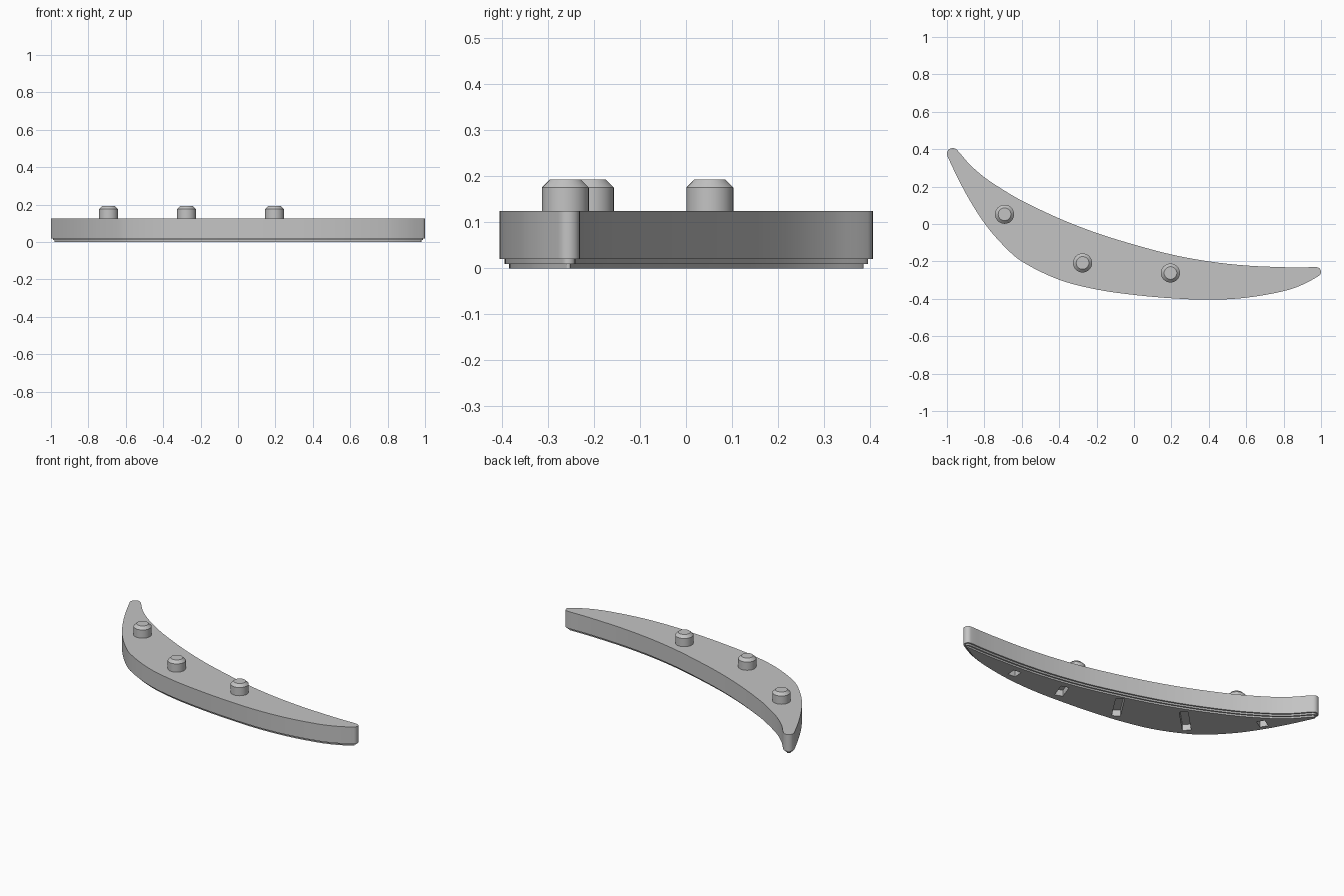
import bpy
import bmesh
import math
from mathutils import Vector, Matrix

if "Cube" in bpy.data.objects:
    bpy.data.objects.remove(bpy.data.objects["Cube"], do_unlink=True)

grey = bpy.data.materials.new("plain_grey")
grey.use_nodes = True
grey.diffuse_color = (0.55, 0.55, 0.55, 1)
grey.node_tree.nodes["Principled BSDF"].inputs["Base Color"].default_value = (0.55, 0.55, 0.55, 1)


def make_object(name, bm):
    bmesh.ops.recalc_face_normals(bm, faces=bm.faces)
    mesh = bpy.data.meshes.new(name)
    bm.to_mesh(mesh)
    bm.free()
    mesh.materials.append(grey)
    obj = bpy.data.objects.new(name, mesh)
    bpy.context.collection.objects.link(obj)
    return obj


def activate(obj):
    bpy.ops.object.select_all(action='DESELECT')
    obj.select_set(True)
    bpy.context.view_layer.objects.active = obj


def smooth(obj):
    activate(obj)
    bpy.ops.object.shade_smooth_by_angle(angle=math.radians(30))


def arc(x, y, radius, start, end, count):
    """Points along a circular arc, angles in degrees."""
    angles = [math.radians(start + (end - start) * i / (count - 1)) for i in range(count)]
    return [(x + radius * math.cos(a), y + radius * math.sin(a)) for a in angles]


def closed_spline(points, steps):
    """Smooth closed curve through the points."""
    pts = [Vector(p) for p in points]
    n = len(pts)
    out = []
    for i in range(n):
        a, b, c, d = (pts[(i + k) % n] for k in (-1, 0, 1, 2))
        # tangents are scaled to the span, so uneven spacing stays smooth
        span = (c - b).length
        t0 = (c - a).normalized() * span / 3
        t1 = (d - b).normalized() * span / 3
        for s in range(steps):
            t = s / steps
            u = 1 - t
            out.append(b * u**3 + (b + t0) * 3 * u * u * t
                       + (c - t1) * 3 * u * t * t + c * t**3)
    return out


def inset(loop, amount):
    """Move a counter-clockwise loop inwards."""
    out = []
    for i, p in enumerate(loop):
        after = loop[(i + 1) % len(loop)]
        d = ((after - p).normalized() + (p - loop[i - 1]).normalized()).normalized()
        out.append(p + Vector((-d.y, d.x)) * amount)
    return out


def stack(name, layers):
    """Skin a stack of (loop, height) layers; caps are strips across the loop."""
    bm = bmesh.new()
    rings = [[bm.verts.new((p[0], p[1], z)) for p in loop] for loop, z in layers]
    n = len(rings[0])
    for low, high in zip(rings, rings[1:]):
        for i in range(n):
            j = (i + 1) % n
            bm.faces.new((low[i], low[j], high[j], high[i]))
    for ring in (rings[0], rings[-1]):
        for i in range(n // 2 - 1):
            bm.faces.new((ring[i], ring[i + 1], ring[n - 2 - i], ring[n - 1 - i]))
    return make_object(name, bm)


# Crescent outline: two rounded tips joined by the front and back edges
left_tip = arc(-0.969, 0.375, 0.031, 40, 205, 5)
right_tip = arc(0.975, -0.256, 0.025, -63, 90, 5)
front_edge = [(-0.9, 0.165), (-0.8, 0.005), (-0.7, -0.113), (-0.6, -0.2),
              (-0.4, -0.298), (-0.2, -0.35), (0, -0.379), (0.2, -0.397),
              (0.4, -0.405), (0.6, -0.394), (0.8, -0.359), (0.9, -0.325)]
back_edge = [(0.9, -0.232), (0.8, -0.231), (0.6, -0.222), (0.4, -0.2),
             (0.2, -0.163), (0, -0.11), (-0.2, -0.048), (-0.4, 0.03),
             (-0.6, 0.125), (-0.7, 0.183), (-0.8, 0.25), (-0.88, 0.32)]
outline = closed_spline(left_tip[2:] + front_edge + right_tip + back_edge + left_tip[:2], 6)

# Body with two small steps around the underside
lip = inset(outline, 0.01)
base = inset(outline, 0.02)
body = stack("crescent_body", [(base, 0), (base, 0.01), (lip, 0.01),
                               (lip, 0.02), (outline, 0.02), (outline, 0.125)])

# Shallow slots across the underside: x, y, length, angle
cut = bmesh.new()
for x, y, length, angle in [(0.6, -0.306, 0.055, 85), (0.275, -0.288, 0.1, 70),
                            (-0.075, -0.225, 0.19, 57), (-0.455, -0.105, 0.2, 45),
                            (-0.798, 0.145, 0.06, 32)]:
    place = (Matrix.Translation((x, y, 0)) @ Matrix.Rotation(math.radians(angle), 4, 'Z')
             @ Matrix.Diagonal((length, 0.048, 0.075, 1)))
    bmesh.ops.create_cube(cut, size=1, matrix=place)
cutter = make_object("slot_cutter", cut)
cutter.hide_render = True
mod = body.modifiers.new("slots", 'BOOLEAN')
mod.operation = 'DIFFERENCE'
mod.solver = 'EXACT'
mod.use_self = True
mod.object = cutter
activate(body)
bpy.ops.object.modifier_apply(modifier=mod.name)
bpy.data.objects.remove(cutter, do_unlink=True)
smooth(body)

# Chamfered round pegs on top
for i, (x, y) in enumerate([(-0.692, 0.052), (-0.275, -0.208), (0.195, -0.262)]):
    side = arc(x, y, 0.051, 0, 348.75, 32)
    top = arc(x, y, 0.034, 0, 348.75, 32)
    smooth(stack(f"peg_{i + 1}", [(side, 0.115), (side, 0.176), (top, 0.193)]))
